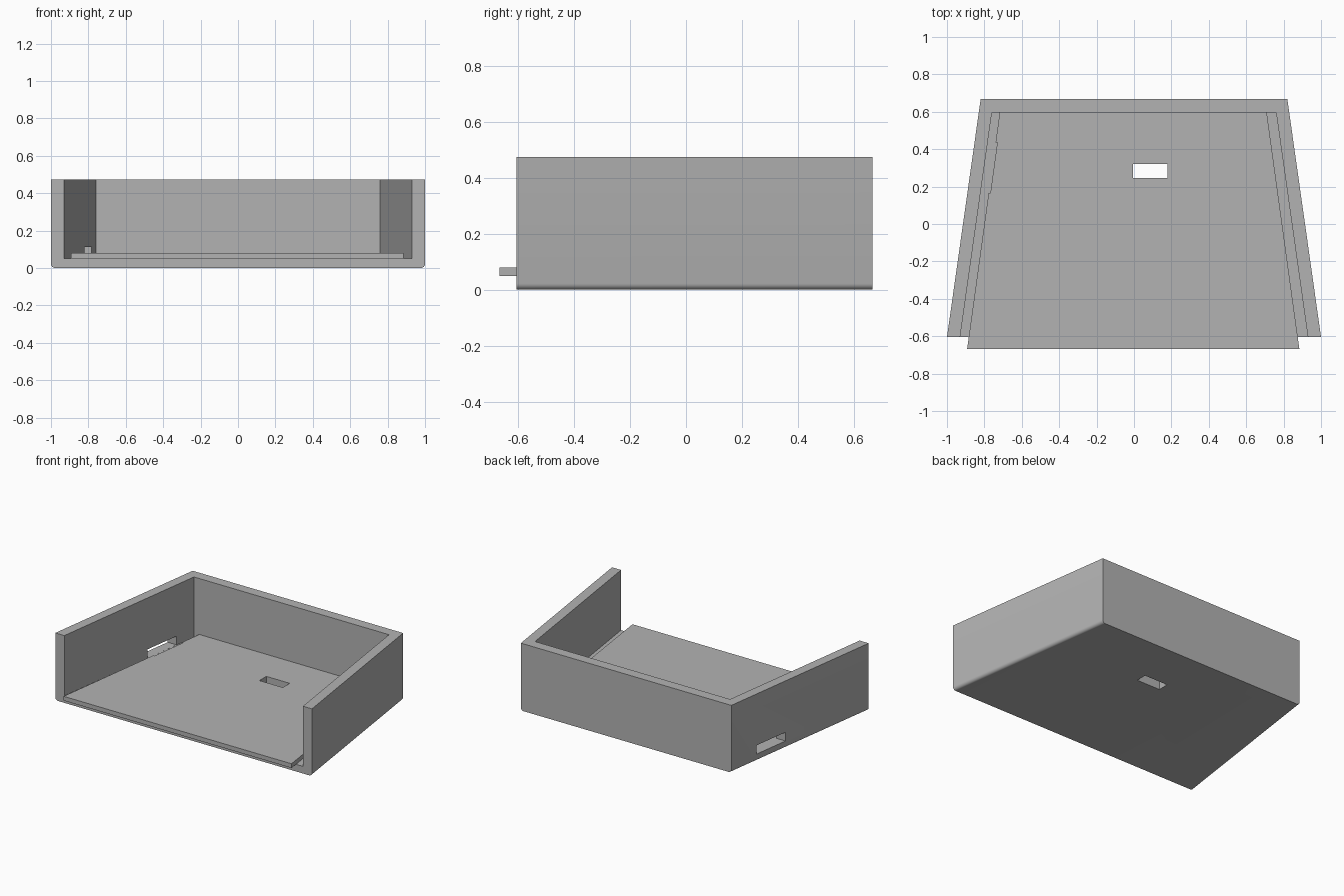
import bpy
import bmesh
from math import radians

default = bpy.data.objects.get("Cube")
if default:
    bpy.data.objects.remove(default, do_unlink=True)

grey = bpy.data.materials.new("matte_grey")
grey.use_nodes = True
grey.diffuse_color = (0.45, 0.45, 0.45, 1)
grey.node_tree.nodes["Principled BSDF"].inputs["Base Color"].default_value = (0.45, 0.45, 0.45, 1)


def prism(name, outline, low, high, bevel_sides=0):
    """Extrude a four-cornered outline; optionally round its lower side edges."""
    bm = bmesh.new()
    face = bm.faces.new([bm.verts.new((x, y, low)) for x, y in outline])
    top = bmesh.ops.extrude_face_region(bm, geom=[face])
    verts = [v for v in top["geom"] if isinstance(v, bmesh.types.BMVert)]
    bmesh.ops.translate(bm, verts=verts, vec=(0, 0, high - low))
    bmesh.ops.recalc_face_normals(bm, faces=bm.faces)
    if bevel_sides:
        edges = [e for e in bm.edges
                 if all(v.co.z < low + 0.001 for v in e.verts)
                 and abs(e.verts[0].co.y - e.verts[1].co.y) > 0.5]
        bmesh.ops.bevel(bm, geom=edges, offset=bevel_sides, segments=6,
                        profile=0.5, affect='EDGES')
    mesh = bpy.data.meshes.new(name)
    bm.to_mesh(mesh)
    bm.free()
    mesh.materials.append(grey)
    obj = bpy.data.objects.new(name, mesh)
    bpy.context.collection.objects.link(obj)
    return obj


def trapezoid(front, y_front, back, y_back, shift=0):
    return [(shift - front, y_front), (shift + front, y_front),
            (shift + back, y_back), (shift - back, y_back)]


def carve(obj, cutters):
    """Cut the openings, keep the result and shade it."""
    for cutter in cutters:
        mod = obj.modifiers.new("cut", 'BOOLEAN')
        mod.operation = 'DIFFERENCE'
        mod.solver = 'EXACT'
        mod.object = cutter
    graph = bpy.context.evaluated_depsgraph_get()
    mesh = bpy.data.meshes.new_from_object(obj.evaluated_get(graph))
    obj.modifiers.clear()
    obj.data = mesh
    bpy.ops.object.select_all(action='DESELECT')
    obj.select_set(True)
    bpy.context.view_layer.objects.active = obj
    bpy.ops.object.shade_smooth_by_angle(angle=radians(30))


# Walled tray, open at the front, and the loose-fitting plate on its floor
tray = prism("tray_shell", trapezoid(1.0, -0.605, 0.82, 0.667), 0, 0.474, 0.022)
plate = prism("floor_plate", trapezoid(0.888, -0.667, 0.714, 0.595, -0.004), 0.05, 0.08)

# Cutters: cavity running past the front, floor opening, slot in one side wall
cavity = prism("cavity_cutter", trapezoid(0.958, -0.805, 0.76, 0.595), 0.05, 0.7)
opening = prism("floor_opening_cutter",
                [(-0.005, 0.245), (0.178, 0.245), (0.178, 0.322), (-0.005, 0.322)], -0.1, 0.2)
slot = prism("side_slot_cutter",
             [(-1.1, 0.165), (-0.768, 0.165), (-0.731, 0.435), (-1.1, 0.435)], 0.0505, 0.112)

carve(tray, [cavity, opening, slot])
carve(plate, [opening, slot])

for cutter in (cavity, opening, slot):
    bpy.data.objects.remove(cutter, do_unlink=True)
